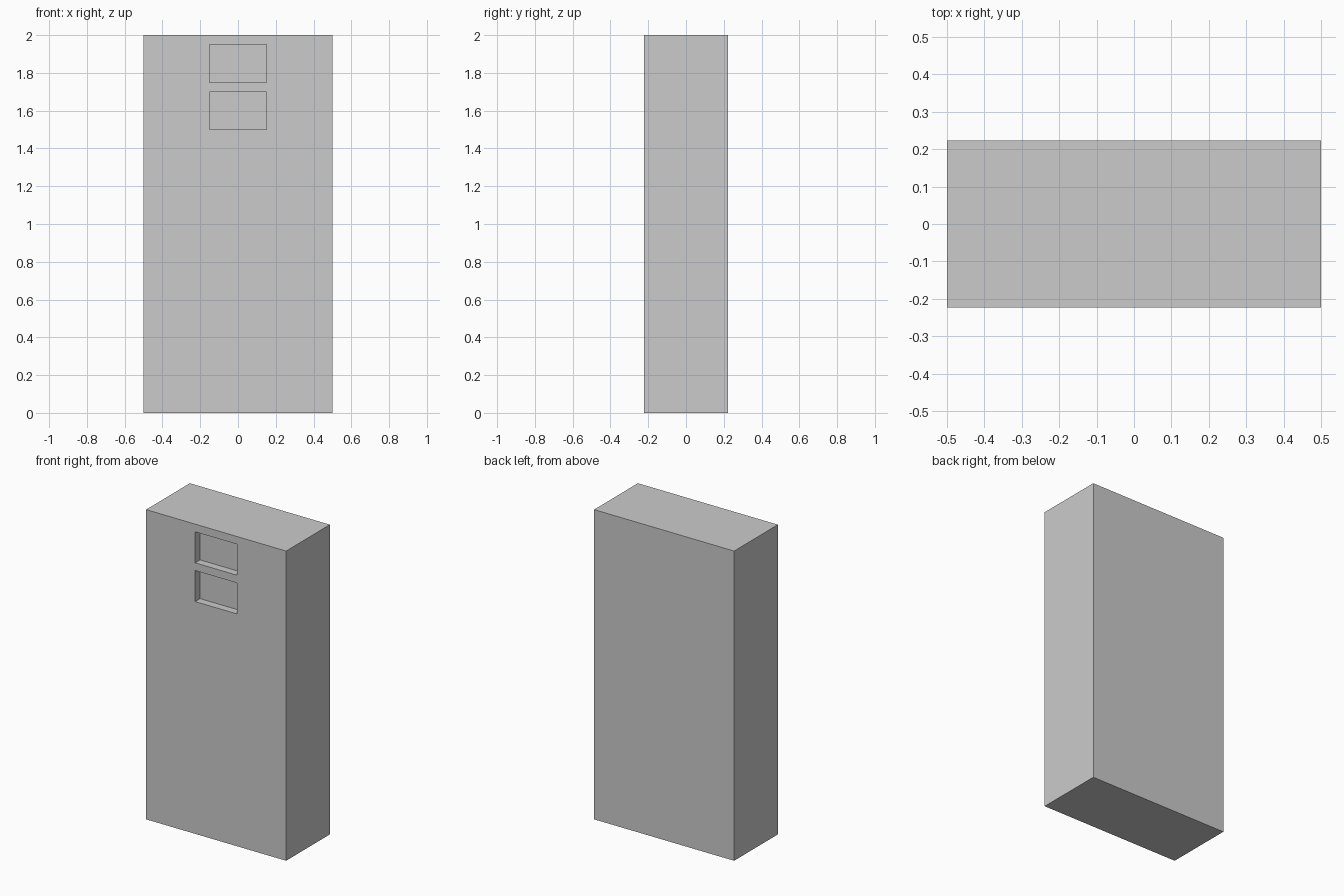
import bpy

if "Cube" in bpy.data.objects:
    bpy.data.objects.remove(bpy.data.objects["Cube"])

WIDTH, DEPTH, HEIGHT = 1.0, 0.446, 2.0
RECESS = 0.05


def box(name, size, center):
    bpy.ops.mesh.primitive_cube_add(size=1, location=center)
    obj = bpy.context.object
    obj.name = name
    obj.scale = size
    bpy.ops.object.transform_apply(location=True, rotation=False, scale=True)
    return obj


# Main cabinet block
cabinet = box("cabinet", (WIDTH, DEPTH, HEIGHT), (0, 0, HEIGHT / 2))

# Two shallow rectangular recesses near the top of the front face
for label, z in (("upper", 1.85), ("lower", 1.60)):
    cutter = box(f"{label}_recess_cutter", (0.30, 2 * RECESS, 0.20), (0, -DEPTH / 2, z))
    cutter.hide_render = True
    mod = cabinet.modifiers.new(f"{label}_recess", 'BOOLEAN')
    mod.operation = 'DIFFERENCE'
    mod.solver = 'EXACT'
    mod.object = cutter
    bpy.context.view_layer.objects.active = cabinet
    bpy.ops.object.modifier_apply(modifier=mod.name)
    bpy.data.objects.remove(cutter, do_unlink=True)
